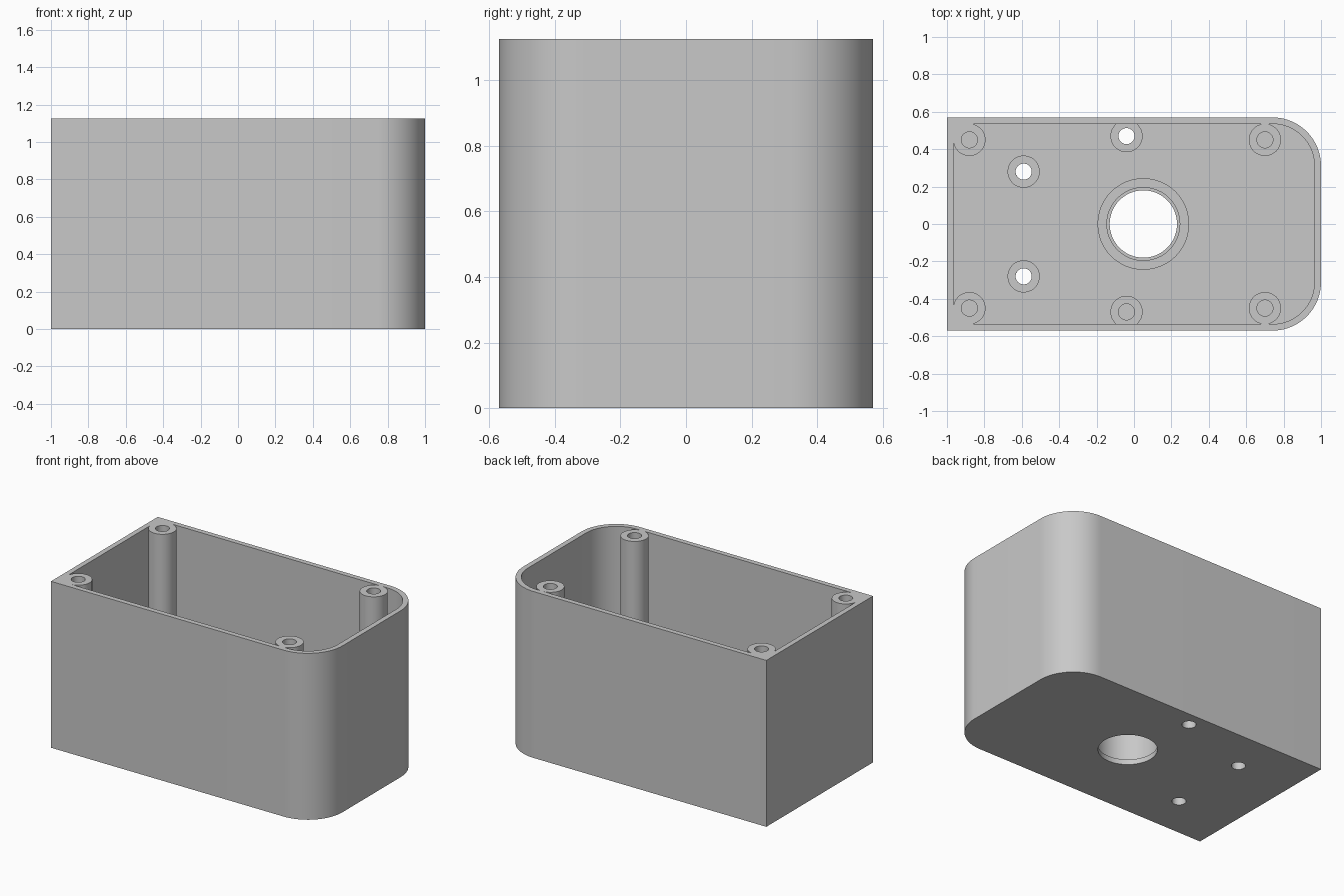
import bpy, bmesh, math

if "Cube" in bpy.data.objects:
    bpy.data.objects.remove(bpy.data.objects["Cube"], do_unlink=True)

# One plain grey plastic
grey = bpy.data.materials.new("grey_plastic")
grey.use_nodes = True
colour = (0.58, 0.58, 0.58, 1)
grey.diffuse_color = colour
grey.node_tree.nodes["Principled BSDF"].inputs["Base Color"].default_value = colour

HEIGHT, HALF_WIDTH, WALL, FLOOR = 1.125, 0.57, 0.035, 0.035
CORNER_R = 0.26
POST_R, BORE_R = 0.086, 0.043


def add_object(name, bm):
    bmesh.ops.remove_doubles(bm, verts=bm.verts, dist=1e-5)
    bmesh.ops.recalc_face_normals(bm, faces=bm.faces)
    mesh = bpy.data.meshes.new(name)
    bm.to_mesh(mesh)
    bm.free()
    mesh.materials.append(grey)
    obj = bpy.data.objects.new(name, mesh)
    bpy.context.collection.objects.link(obj)
    return obj


def smooth(obj):
    bpy.ops.object.select_all(action='DESELECT')
    obj.select_set(True)
    bpy.context.view_layer.objects.active = obj
    bpy.ops.object.shade_smooth_by_angle(angle=math.radians(30))


def prism(name, outline, z0, z1):
    bm = bmesh.new()
    face = bm.faces.new([bm.verts.new((x, y, z0)) for x, y in outline])
    top = bmesh.ops.extrude_face_region(bm, geom=[face], use_keep_orig=True)["geom"]
    for v in (g for g in top if isinstance(g, bmesh.types.BMVert)):
        v.co.z = z1
    return add_object(name, bm)


def lathe(name, x, y, profile, steps=48):
    """Turn a closed (radius, z) profile about a vertical axis."""
    bm = bmesh.new()
    rings = []
    for r, z in profile:
        rings.append([bm.verts.new((x + r * math.cos(a), y + r * math.sin(a), z))
                      for a in (math.tau * i / steps for i in range(steps))])
    for lower, upper in zip(rings, rings[1:]):
        for i in range(steps):
            j = (i + 1) % steps
            bm.faces.new((lower[i], lower[j], upper[j], upper[i]))
    # collapse rings on the axis to a point
    bmesh.ops.dissolve_degenerate(bm, dist=1e-6, edges=bm.edges)
    return add_object(name, bm)


def tube(name, x, y, outer, inner, z0, z1):
    smooth(lathe(name, x, y, [(inner, z0), (outer, z0), (outer, z1), (inner, z1), (inner, z0)]))


def blind_post(name, x, y, z1, bore_bottom):
    smooth(lathe(name, x, y, [(0, FLOOR), (POST_R, FLOOR), (POST_R, z1), (BORE_R, z1),
                              (BORE_R, bore_bottom), (0, bore_bottom)]))


def case_outline(inset, chamfer):
    """Square at the -x end, rounded at the +x end."""
    x1, y1, r = 1 - inset, HALF_WIDTH - inset, CORNER_R - inset
    arc = [(x1 - r + r * math.cos(a), y1 - r + r * math.sin(a))
           for a in (math.pi / 2 * i / 20 for i in range(21))]
    end = [(-x1 + chamfer, y1), (-x1, y1 - chamfer)] if chamfer else [(-x1, y1)]
    half = arc + end
    return half + [(x, -y) for x, y in reversed(half)]


def cut(target, cutter):
    mod = target.modifiers.new("cut", 'BOOLEAN')
    mod.operation, mod.solver, mod.object = 'DIFFERENCE', 'EXACT', cutter
    bpy.ops.object.select_all(action='DESELECT')
    target.select_set(True)
    bpy.context.view_layer.objects.active = target
    bpy.ops.object.modifier_apply(modifier=mod.name)
    bpy.data.objects.remove(cutter, do_unlink=True)


# Open-topped case, its square corners filled behind the posts
case = prism("case", case_outline(0, 0), 0, HEIGHT)
cut(case, prism("cavity_cutter", case_outline(WALL, POST_R), FLOOR, HEIGHT + 0.1))

# Holes through the floor
COLLAR_X = 0.05
through_posts = {"left_standoff": (-0.59, 0.28), "right_standoff": (-0.59, -0.28),
                 "back_standoff": (-0.04, 0.47)}
holes = [(COLLAR_X, 0, 0.18)] + [(x, y, BORE_R) for x, y in through_posts.values()]
for x, y, r in holes:
    cut(case, lathe("hole_cutter", x, y,
                    [(0, -0.1), (r, -0.1), (r, FLOOR + 0.03), (0, FLOOR + 0.03)], 64))
smooth(case)

# Full-height screw posts
for end, x in (("square_end", -0.88), ("round_end", 0.70)):
    for side, s in (("back", 1), ("front", -1)):
        blind_post(f"{end}_{side}_screw_post", x, s * 0.45, HEIGHT, 0.6)

# Short standoffs on the floor, three drilled through and one blind
STANDOFF_TOP = 0.22
for name, (x, y) in through_posts.items():
    tube(name, x, y, POST_R, BORE_R, FLOOR, STANDOFF_TOP)
blind_post("front_standoff", -0.04, -0.47, STANDOFF_TOP, FLOOR + 0.01)

# Collar around the large floor hole
tube("floor_collar", COLLAR_X, 0, 0.245, 0.195, FLOOR, 0.26)
